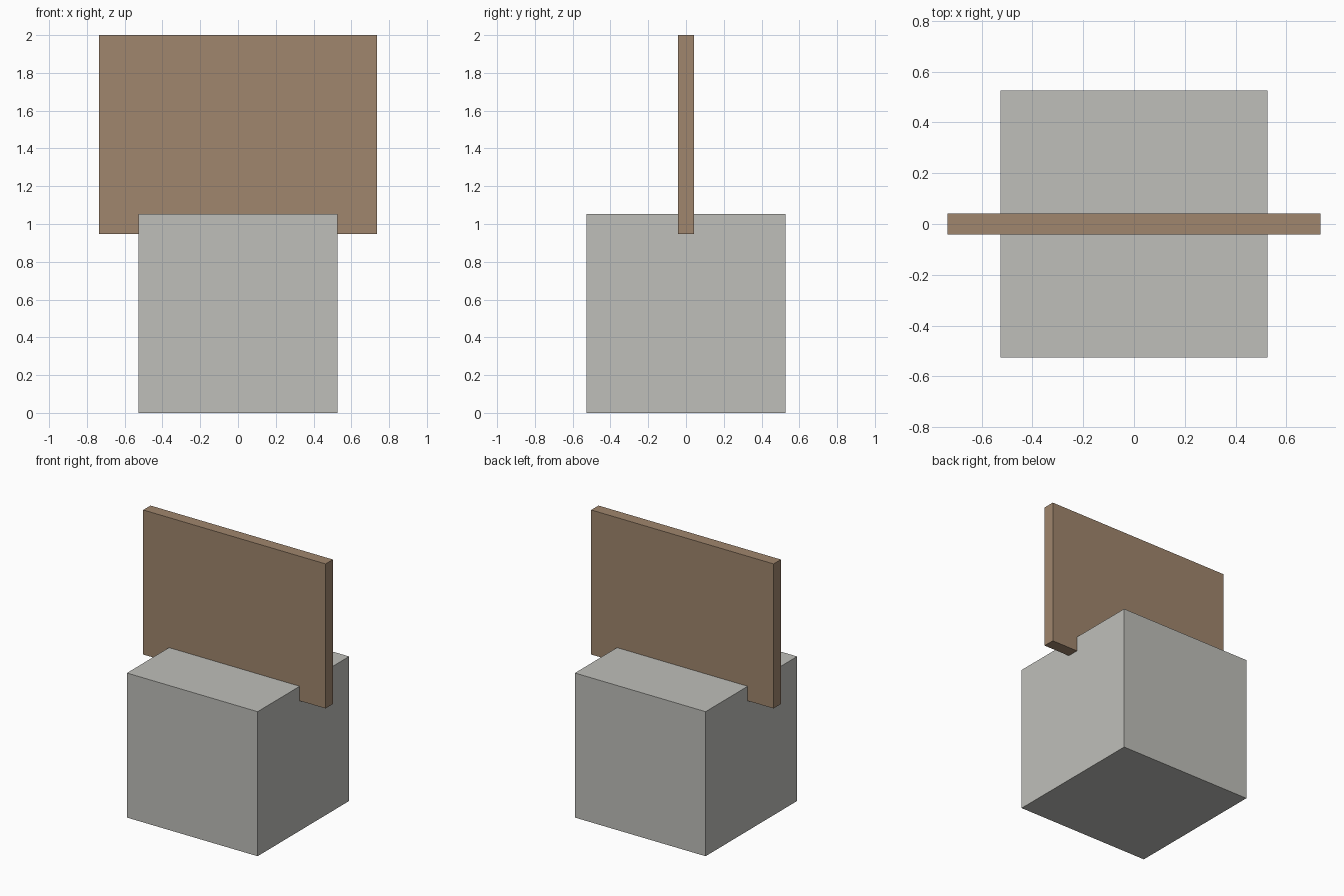
import bpy

default = bpy.data.objects.get("Cube")
if default:
    bpy.data.objects.remove(default, do_unlink=True)


def make_material(name, color):
    mat = bpy.data.materials.new(name)
    mat.use_nodes = True
    mat.diffuse_color = color
    mat.node_tree.nodes["Principled BSDF"].inputs["Base Color"].default_value = color
    return mat


def make_box(name, size, bottom, mat):
    """Axis-aligned box centred in plan, resting at the given height."""
    bpy.ops.mesh.primitive_cube_add(size=1, location=(0, 0, bottom + size[2] / 2))
    obj = bpy.context.object
    obj.name = name
    obj.scale = size
    bpy.ops.object.transform_apply(location=False, rotation=False, scale=True)
    obj.data.materials.append(mat)
    return obj


stone = make_material("pale grey stone", (0.52, 0.52, 0.49, 1))
wood = make_material("brown wood", (0.35, 0.238, 0.153, 1))

# Square block at the bottom
make_box("base_block", (1.053, 1.053, 1.053), 0, stone)

# Thin upright board, its lower edge sunk into the block
make_box("upright_board", (1.47, 0.084, 1.053), 0.947, wood)
